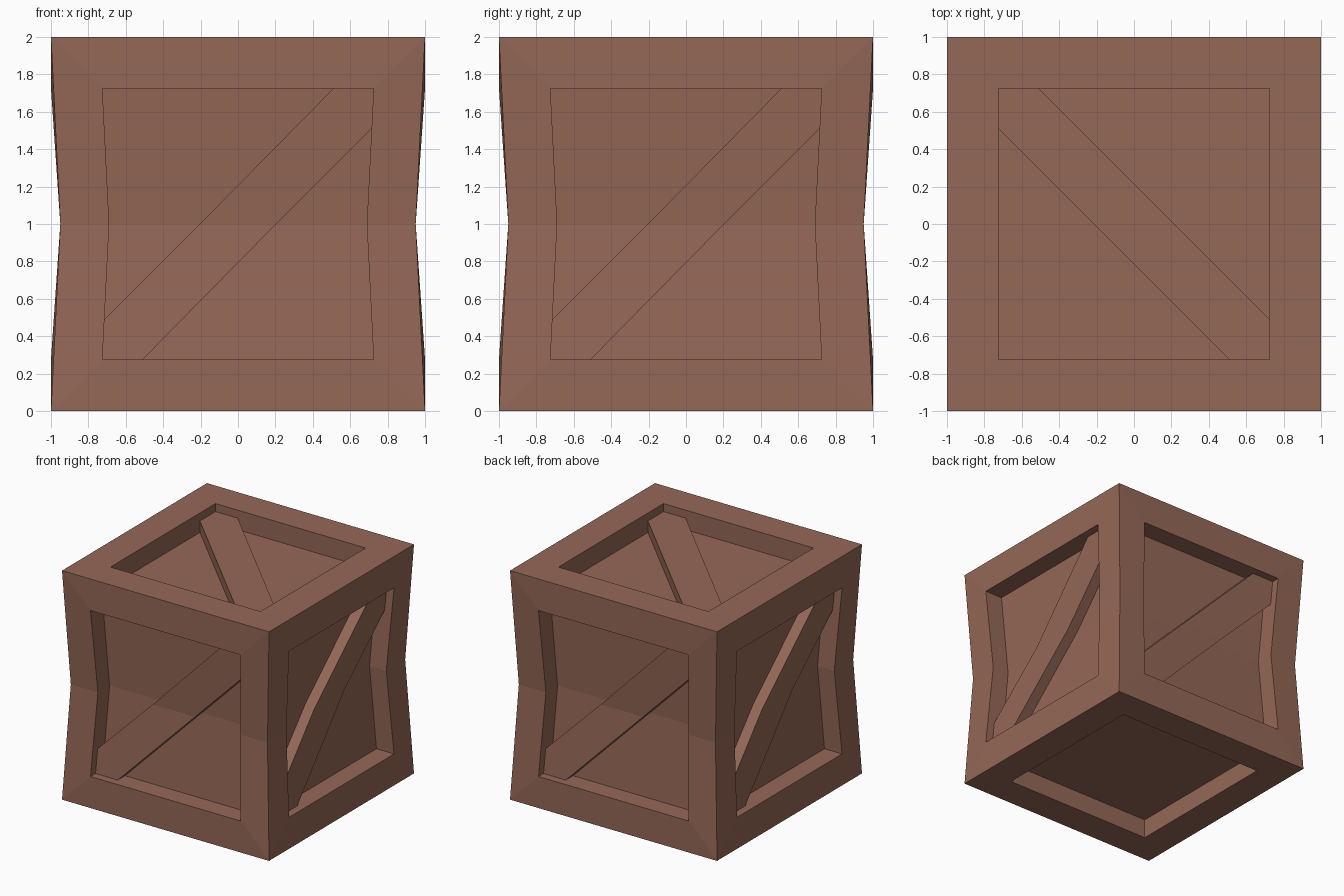
import bpy, bmesh, math
from mathutils import Matrix, Vector

if "Cube" in bpy.data.objects:
    bpy.data.objects.remove(bpy.data.objects["Cube"])

O, D, T, S = 0.725, 0.17, 0.07, 0.215   # opening half-size, recess depth, plank depth, plank half-span

wood = bpy.data.materials.new("brown wood")
wood.diffuse_color = (0.30, 0.138, 0.095, 1)
wood.use_nodes = True
wood.node_tree.nodes["Principled BSDF"].inputs["Base Color"].default_value = wood.diffuse_color


def pinch(p):
    """Narrow the waist at half height, with full size at the opening's ends."""
    f = 0.95 + 0.05 * min(1, abs(p.z) / O)
    return Vector((p.x * f, p.y * f, p.z + 1))


def ring(bm, m, pts, depth):
    return [bm.verts.new(pinch(m @ Vector((u, depth - 1, w)))) for u, w in pts]


def bridge(bm, a, b):
    n = len(a)
    for i in range(n):
        j = (i + 1) % n
        bm.faces.new((a[i], a[j], b[j], b[i]))


def finish(bm, name):
    bmesh.ops.remove_doubles(bm, verts=bm.verts, dist=0.0005)
    bmesh.ops.recalc_face_normals(bm, faces=bm.faces)
    me = bpy.data.meshes.new(name)
    bm.to_mesh(me)
    bm.free()
    me.materials.append(wood)
    bpy.context.collection.objects.link(bpy.data.objects.new(name, me))


sides = {n: Matrix.Rotation(i * math.pi / 2, 3, 'Z')
         for i, n in enumerate(("front", "right", "back", "left"))}
top = Matrix.Rotation(-math.pi / 2, 3, 'X')
bottom = Matrix.Rotation(math.pi / 2, 3, 'X')

# Crate body: six framed faces with recessed panels, side faces split at the waist
side_loop = [(-1, -1), (1, -1), (1, 0), (1, 1), (-1, 1), (-1, 0)]
cap_loop = [(-1, -1), (1, -1), (1, 1), (-1, 1)]
bm = bmesh.new()
for m, loop in [(m, side_loop) for m in sides.values()] + [(top, cap_loop), (bottom, cap_loop)]:
    inner = [(u * O, w * O) for u, w in loop]
    a = ring(bm, m, loop, 0)
    b = ring(bm, m, inner, 0)
    c = ring(bm, m, inner, D)
    bridge(bm, a, b)
    bridge(bm, b, c)
    if len(c) == 6:
        bm.faces.new((c[0], c[1], c[2], c[5]))
        bm.faces.new((c[5], c[2], c[3], c[4]))
    else:
        bm.faces.new(c)
finish(bm, "crate_body")


# Diagonal braces: corner to corner, bent at the waist
def brace(name, m, flip):
    k = O - S
    half = [(-O, -k), (-O, -O), (-k, -O), (S, 0)]
    pts = [(u * flip, w) for u, w in half + [(-u, -w) for u, w in half]]
    bm = bmesh.new()
    a, b = ring(bm, m, pts, T), ring(bm, m, pts, D)
    bridge(bm, a, b)
    for r in (a, b):
        bm.faces.new((r[0], r[1], r[2], r[3], r[7]))
        bm.faces.new((r[3], r[4], r[5], r[6], r[7]))
    finish(bm, name)


for n, m in sides.items():
    brace(n + "_brace", m, 1)
brace("top_brace", top, -1)
